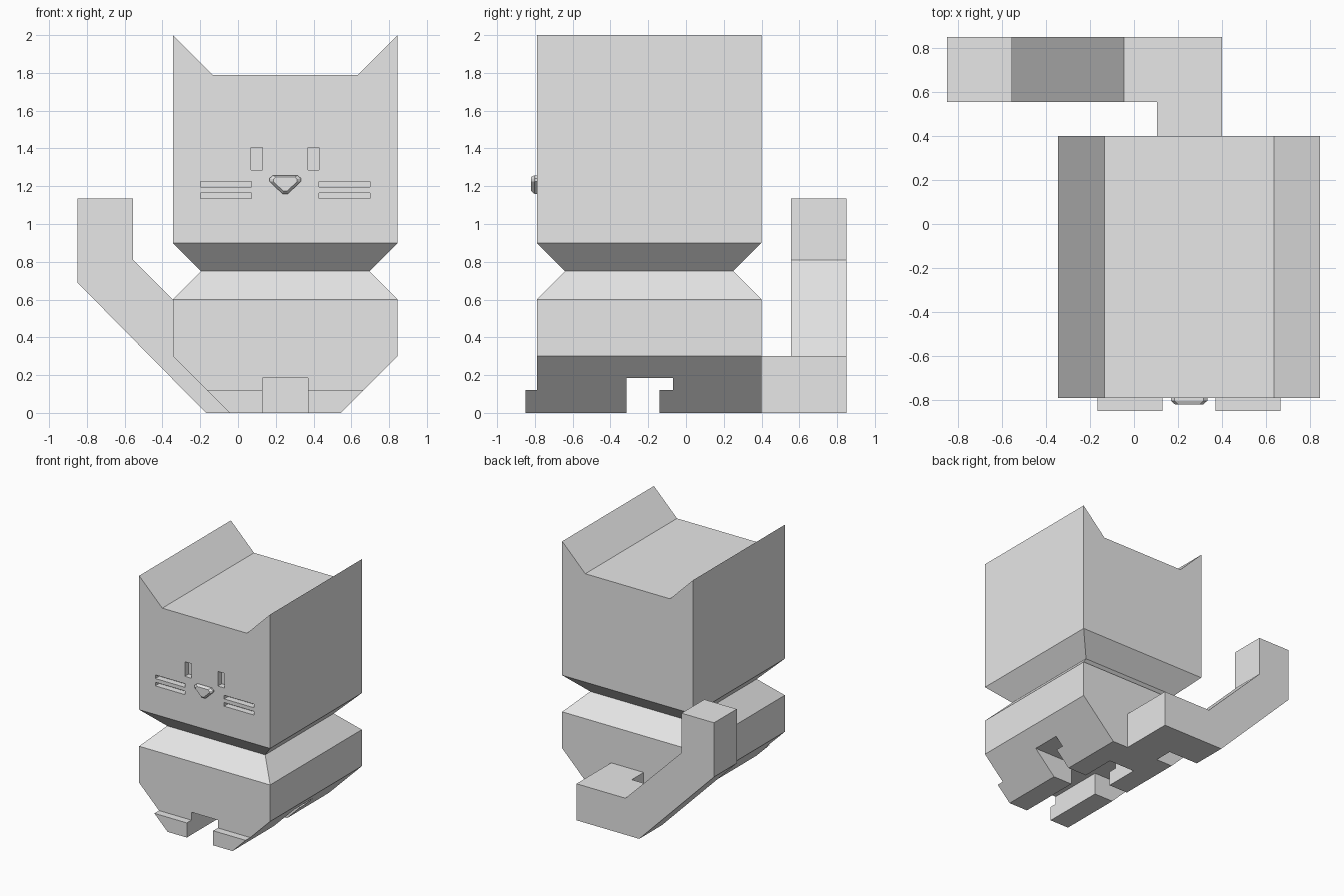
import bpy, bmesh

if "Cube" in bpy.data.objects:
    bpy.data.objects.remove(bpy.data.objects["Cube"])

grey = bpy.data.materials.new("light grey")
grey.diffuse_color = (0.8, 0.8, 0.8, 1)
grey.use_nodes = True
grey.node_tree.nodes["Principled BSDF"].inputs["Base Color"].default_value = grey.diffuse_color


def loft(name, rings):
    """Closed solid through a list of matching point rings."""
    bm = bmesh.new()
    loops = [[bm.verts.new(p) for p in ring] for ring in rings]
    n = len(loops[0])
    for a, b in zip(loops, loops[1:]):
        for i in range(n):
            j = (i + 1) % n
            bm.faces.new((a[i], a[j], b[j], b[i]))
    bm.faces.new(loops[0])
    bm.faces.new(loops[-1])
    bmesh.ops.recalc_face_normals(bm, faces=bm.faces[:])
    mesh = bpy.data.meshes.new(name)
    bm.to_mesh(mesh)
    bm.free()
    mesh.materials.append(grey)
    ob = bpy.data.objects.new(name, mesh)
    bpy.context.collection.objects.link(ob)
    return ob


def prism(name, profile, y0, y1):
    """Extrude an x-z profile along y."""
    return loft(name, [[(x, y, z) for x, z in profile] for y in (y0, y1)])


def box(name, x0, x1, y0, y1, z0, z1):
    return prism(name, [(x0, z0), (x1, z0), (x1, z1), (x0, z1)], y0, y1)


def carve(ob, cutters):
    """Subtract each cutter and discard it."""
    for c in cutters:
        m = ob.modifiers.new("cut", 'BOOLEAN')
        m.operation, m.solver, m.object = 'DIFFERENCE', 'EXACT', c
        bpy.context.view_layer.objects.active = ob
        bpy.ops.object.modifier_apply(modifier=m.name)
        bpy.data.objects.remove(c)


def open_at(ob, axis, level):
    """Remove hidden faces lying in the plane axis = level."""
    bm = bmesh.new()
    bm.from_mesh(ob.data)
    hidden = [f for f in bm.faces
              if all(abs(v.co[axis] - level) < 1e-4 for v in f.verts)]
    bmesh.ops.delete(bm, geom=hidden, context='FACES')
    bm.to_mesh(ob.data)
    bm.free()


CX = 0.25                      # symmetry plane of head and body
FRONT, BACK = -0.79, 0.40

# Head with two ridge ears
head = prism("head", [(-0.345, 0.9), (0.845, 0.9), (0.845, 2.0), (0.635, 1.79),
                      (-0.135, 1.79), (-0.345, 2.0)], FRONT, BACK)

# Recessed eyes and whiskers, mirrored about the middle
cuts = []
for s in (-1, 1):
    for a, b, z0, z1 in ((0.12, 0.18, 1.285, 1.405),
                         (0.178, 0.448, 1.195, 1.225),
                         (0.178, 0.448, 1.135, 1.165)):
        x0, x1 = sorted((CX + s * a, CX + s * b))
        cuts.append(box("face_cutter", x0, x1, FRONT - 0.1, FRONT + 0.05, z0, z1))
carve(head, cuts)
open_at(head, 2, 0.9)

# Nose: triangle with clipped corners and a bevelled front
half = [(0.065, 1.257), (0.083, 1.242), (0.083, 1.226), (0.015, 1.16)]
outline = [(CX + x, z) for x, z in half] + [(CX - x, z) for x, z in reversed(half)]


def nose_ring(y, k):
    return [(CX + (x - CX) * k, y, 1.222 + (z - 1.222) * k) for x, z in outline]


nose = loft("nose", [nose_ring(FRONT, 1), nose_ring(-0.803, 1), nose_ring(-0.82, 0.76)])
open_at(nose, 1, FRONT)


# Waisted neck
def square(z, inset):
    x0, x1 = -0.345 + inset, 0.845 - inset
    y0, y1 = FRONT + inset, BACK - inset
    return [(x0, y0, z), (x1, y0, z), (x1, y1, z), (x0, y1, z)]


neck = loft("neck", [square(0.6, 0), square(0.75, 0.15), square(0.9, 0)])
open_at(neck, 2, 0.6)
open_at(neck, 2, 0.9)

# Body with four legs cut out of its tapered base
body = prism("body", [(-0.045, 0), (0.545, 0), (0.845, 0.3), (0.845, 0.6),
                      (-0.345, 0.6), (-0.345, 0.3)], FRONT, BACK)
channel = [(-0.315, -0.1), (-0.14, -0.1), (-0.14, 0.12), (-0.07, 0.12),
           (-0.07, 0.185), (-0.315, 0.185)]
carve(body, [
    loft("channel_cutter", [[(x, y, z) for y, z in channel] for x in (-1, 1.5)]),
    box("gap_cutter", 0.13, 0.37, -1, 0.15, -0.1, 0.185)])
open_at(body, 2, 0.6)

# Front paws
for s, side in ((-1, "left"), (1, "right")):
    paw = prism(side + "_front_paw",
                [(CX + s * x, z) for x, z in ((0.12, 0), (0.295, 0), (0.415, 0.12), (0.12, 0.12))],
                -0.85, FRONT)
    open_at(paw, 1, FRONT)

# Tail: root block behind the body, then a bent upright strip
root = box("tail_root", 0.105, 0.40, BACK, 0.555, 0, 0.3)
open_at(root, 1, BACK)
open_at(root, 1, 0.555)
prism("tail", [(-0.17, 0), (0.40, 0), (0.40, 0.3), (-0.045, 0.3), (-0.555, 0.81),
               (-0.555, 1.135), (-0.85, 1.135), (-0.85, 0.69)], 0.555, 0.85)
